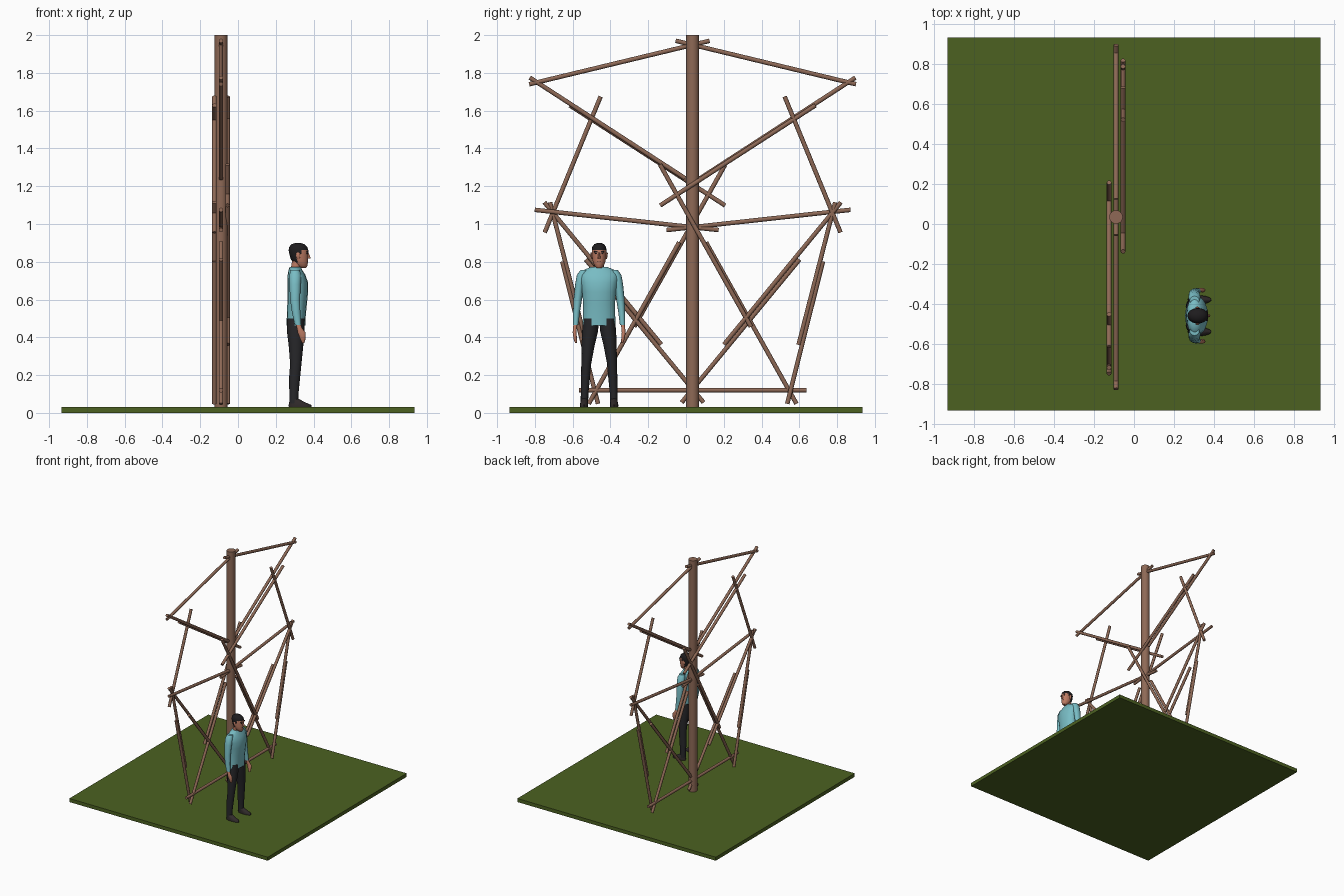
import bpy, bmesh, math
from mathutils import Vector


def material(name, rgb):
    m = bpy.data.materials.new(name)
    lin = [(c / 255 / 12.92) if c < 11 else ((c / 255 + 0.055) / 1.055) ** 2.4 for c in rgb]
    m.diffuse_color = (*lin, 1)
    return m


WOOD = material("brown wood", (142, 105, 86))
GRASS = material("grass green", (76, 97, 33))
SHIRT = material("pale teal", (120, 188, 196))
CLOTH = material("charcoal cloth", (38, 38, 41))
SHOE = material("dark shoe", (48, 42, 42))
SKIN = material("skin", (190, 124, 100))
HAIR = material("black hair", (30, 28, 30))


def add(name, bm, mats, smooth=True):
    bmesh.ops.recalc_face_normals(bm, faces=bm.faces)
    me = bpy.data.meshes.new(name)
    bm.to_mesh(me)
    bm.free()
    ob = bpy.data.objects.new(name, me)
    bpy.context.collection.objects.link(ob)
    for m in mats:
        me.materials.append(m)
    if smooth:
        bpy.ops.object.select_all(action='DESELECT')
        ob.select_set(True)
        bpy.context.view_layer.objects.active = ob
        bpy.ops.object.shade_smooth_by_angle(angle=math.radians(50))
    return ob


def box(name, center, size, mat):
    bm = bmesh.new()
    bmesh.ops.create_cube(bm, size=1)
    for v in bm.verts:
        v.co = Vector([c + s * k for c, s, k in zip(center, size, v.co)])
    return add(name, bm, [mat], False)


def rod(name, a, b, r, sides):
    a, b = Vector(a), Vector(b)
    bm = bmesh.new()
    bmesh.ops.create_cone(bm, cap_ends=True, segments=sides, radius1=r, radius2=r, depth=(b - a).length)
    rot = (b - a).to_track_quat('Z', 'Y')
    for v in bm.verts:
        v.co = rot @ v.co + (a + b) / 2
    return add(name, bm, [WOOD])


def loft(name, rings, mats, sides=16):
    """Skin a stack of ellipses (z, centre x, centre y, radius x, radius y)."""
    bm = bmesh.new()
    loops = []
    for z, cx, cy, rx, ry in rings:
        loops.append([bm.verts.new((cx + rx * math.cos(t), cy + ry * math.sin(t), z))
                      for t in (2 * math.pi * i / sides for i in range(sides))])
    for p, q in zip(loops, loops[1:]):
        for i in range(sides):
            j = (i + 1) % sides
            bm.faces.new((p[i], p[j], q[j], q[i]))
    bm.faces.new(loops[0])
    bm.faces.new(loops[-1])
    return add(name, bm, mats)


# Ground slab and central pole
box("grass_base", (0, 0, 0.015), (1.87, 1.87, 0.03), GRASS)
PX, PY = -0.09, 0.035
rod("central_pole", (PX, PY, 0.03), (PX, PY, 2.0), 0.034, 24)

# Sticks of one half: name, distance from pole and height of both ends, sideways layer
STICKS = [
    ("top_stick", -0.09, 1.97, 0.865, 1.74, 0),
    ("upper_brace_outer", 0.862, 1.775, 0.04, 1.242, 0),
    ("upper_brace_inner", 0.65, 1.628, -0.172, 1.098, 1),
    ("upper_side_stick", 0.487, 1.675, 0.783, 0.955, 1),
    ("middle_stick", 0.836, 1.075, -0.138, 0.968, 0),
    ("lower_brace_outer", 0.785, 1.115, 0.166, 0.362, 1),
    ("lower_brace_inner", 0.566, 0.812, -0.058, 0.055, 0),
    ("lower_side_upper", 0.755, 1.115, 0.561, 0.36, 1),
    ("lower_side_lower", 0.69, 0.802, 0.501, 0.048, 1),
    ("inner_leg_lower", 0.55, 0.048, 0.071, 0.903, 0),
    ("inner_leg_upper", 0.309, 0.456, -0.173, 1.315, 1),
    ("bottom_stick", 0.602, 0.12, -0.18, 0.12, 0),
]
# The other half is turned half way round the pole
for side, s in (("right", 1), ("left", -1)):
    for name, d1, z1, d2, z2, layer in STICKS:
        x = PX + s * layer * 0.035
        rod(f"{side}_{name}", (x, PY + s * d1, z1), (x, PY + s * d2, z2), 0.0118, 12)

# Standing person, facing +x
CY = -0.46
loft("shirt_body", [(z, x, CY, rx, ry) for z, x, rx, ry in (
    (0.462, 0.306, 0.050, 0.088), (0.52, 0.309, 0.050, 0.085), (0.58, 0.313, 0.052, 0.084),
    (0.64, 0.316, 0.055, 0.090), (0.69, 0.316, 0.055, 0.098), (0.73, 0.310, 0.047, 0.104),
    (0.755, 0.304, 0.037, 0.085), (0.772, 0.303, 0.030, 0.045))], [SHIRT])
loft("neck", [(0.75, 0.303, CY, 0.026, 0.027), (0.82, 0.315, CY, 0.026, 0.027)], [SKIN], 12)

# Head: hair is the crown and the back
head = loft("head", [(z, x, CY, rx, ry) for z, x, rx, ry in (
    (0.768, 0.345, 0.016, 0.014), (0.778, 0.338, 0.029, 0.024), (0.795, 0.331, 0.039, 0.032),
    (0.815, 0.325, 0.046, 0.036), (0.84, 0.322, 0.050, 0.038), (0.862, 0.320, 0.052, 0.039),
    (0.88, 0.319, 0.047, 0.036), (0.893, 0.318, 0.034, 0.026), (0.9, 0.318, 0.014, 0.010))],
    [SKIN, HAIR], 20)
for f in head.data.polygons:
    c = f.center
    if c.z > 0.862 or (c.z > 0.80 and c.x < 0.315) or (c.z > 0.84 and c.x < 0.335):
        f.material_index = 1

# Face details
loft("nose", [(0.818, 0.372, CY, 0.011, 0.008), (0.824, 0.372, CY, 0.011, 0.007),
              (0.848, 0.369, CY, 0.005, 0.004)], [SKIN], 8)
box("mouth", (0.366, CY, 0.803), (0.008, 0.022, 0.004), HAIR)

for side, s in (("left", 1), ("right", -1)):
    def limb(name, rings, mat, sides=12):
        return loft(f"{side}_{name}", [(z, x, CY + s * d, rx, ry) for z, x, d, rx, ry in rings],
                    [mat], sides)
    box(f"{side}_eyebrow", (0.366, CY + s * 0.017, 0.853), (0.008, 0.018, 0.006), HAIR)
    box(f"{side}_eye", (0.366, CY + s * 0.016, 0.843), (0.007, 0.010, 0.005), HAIR)
    limb("ear", [(0.815, 0.32, 0.037, 0.006, 0.004), (0.828, 0.319, 0.040, 0.010, 0.005),
                 (0.845, 0.318, 0.041, 0.010, 0.005), (0.85, 0.318, 0.040, 0.006, 0.003)], SKIN, 8)
    # Sleeves and hands
    limb("sleeve", [(0.465, 0.318, 0.124, 0.017, 0.014), (0.53, 0.308, 0.120, 0.022, 0.018),
                    (0.60, 0.302, 0.113, 0.026, 0.022), (0.68, 0.302, 0.103, 0.030, 0.024),
                    (0.73, 0.303, 0.092, 0.031, 0.026), (0.756, 0.303, 0.077, 0.024, 0.022)], SHIRT)
    limb("hand", [(0.37, 0.345, 0.122, 0.006, 0.005), (0.39, 0.343, 0.126, 0.014, 0.009),
                  (0.425, 0.337, 0.130, 0.021, 0.010), (0.45, 0.325, 0.128, 0.014, 0.010),
                  (0.48, 0.316, 0.124, 0.013, 0.011)], SKIN)
    # Trousers and shoes
    limb("trouser_leg", [(0.05, 0.296, 0.078, 0.024, 0.020), (0.10, 0.296, 0.077, 0.024, 0.020),
                         (0.18, 0.299, 0.073, 0.029, 0.024), (0.26, 0.306, 0.068, 0.030, 0.026),
                         (0.36, 0.307, 0.058, 0.039, 0.035), (0.43, 0.305, 0.048, 0.046, 0.042),
                         (0.50, 0.306, 0.042, 0.046, 0.042)], CLOTH)
    limb("shoe", [(0.03, 0.329, 0.080, 0.060, 0.021), (0.042, 0.328, 0.080, 0.060, 0.022),
                  (0.056, 0.313, 0.079, 0.042, 0.020), (0.075, 0.297, 0.078, 0.023, 0.018)], SHOE)
